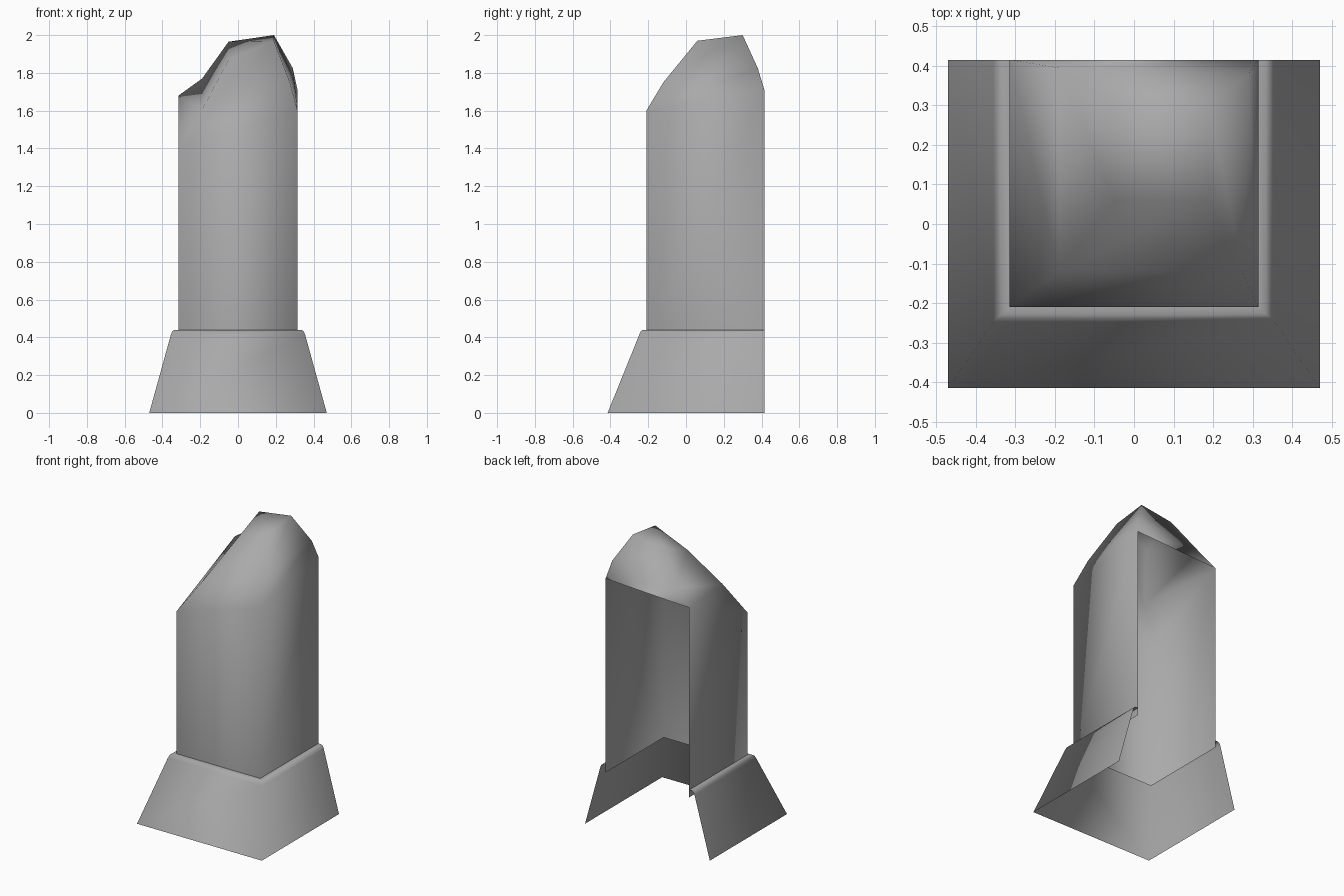
import bpy
import bmesh

cube = bpy.data.objects.get("Cube")
if cube:
    bpy.data.objects.remove(cube, do_unlink=True)

grey = bpy.data.materials.new("stone_grey")
grey.use_nodes = True
colour = (0.4, 0.4, 0.4, 1)
grey.diffuse_color = colour
grey.node_tree.nodes["Principled BSDF"].inputs["Base Color"].default_value = colour

BACK = 0.415


def bridge(bm, low, high, closed):
    """Join two four-corner rows with quads, leaving the back open if not closed."""
    for i in range(4 if closed else 3):
        j = (i + 1) % 4
        bm.faces.new((low[i], low[j], high[j], high[i]))


def add_row(bm, corners):
    return [bm.verts.new(c) for c in corners]


def wall_row(half_width, front, z):
    """Corners in order: back -x, front -x, front +x, back +x."""
    return [(-half_width, BACK, z), (-half_width, front, z),
            (half_width, front, z), (half_width, BACK, z)]


def finish(bm, name):
    mesh = bpy.data.meshes.new(name)
    bm.to_mesh(mesh)
    bm.free()
    mesh.materials.append(grey)
    mesh.shade_smooth()
    obj = bpy.data.objects.new(name, mesh)
    bpy.context.collection.objects.link(obj)
    return obj


# Flared skirt with a rounded lip, open at the back and underneath
bm = bmesh.new()
profile = [(0.47, -0.415, 0), (0.355, -0.247, 0.415), (0.347, -0.238, 0.434),
           (0.333, -0.228, 0.44), (0.315, -0.21, 0.44)]
rows = [add_row(bm, wall_row(*p)) for p in profile]
for low, high in zip(rows, rows[1:]):
    bridge(bm, low, high, False)
finish(bm, "base_skirt")

# Hollow shaft with three walls and a slanted, faceted crystal tip
bm = bmesh.new()
foot = add_row(bm, wall_row(0.315, -0.21, 0.39))
rim = add_row(bm, [(-0.315, BACK, 1.68), (-0.315, -0.21, 1.41),
                   (0.315, -0.21, 1.60), (0.315, BACK, 1.71)])
shoulder = add_row(bm, [(-0.19, 0.395, 1.77), (-0.19, -0.12, 1.605),
                        (0.275, -0.12, 1.75), (0.29, 0.38, 1.825)])
crown = add_row(bm, [(-0.05, 0.30, 1.965), (-0.05, 0.06, 1.87),
                     (0.19, 0.06, 1.97), (0.19, 0.30, 2.0)])
bridge(bm, foot, rim, False)
bridge(bm, rim, shoulder, True)
bridge(bm, shoulder, crown, True)
bm.faces.new(crown)
finish(bm, "crystal_shaft")
